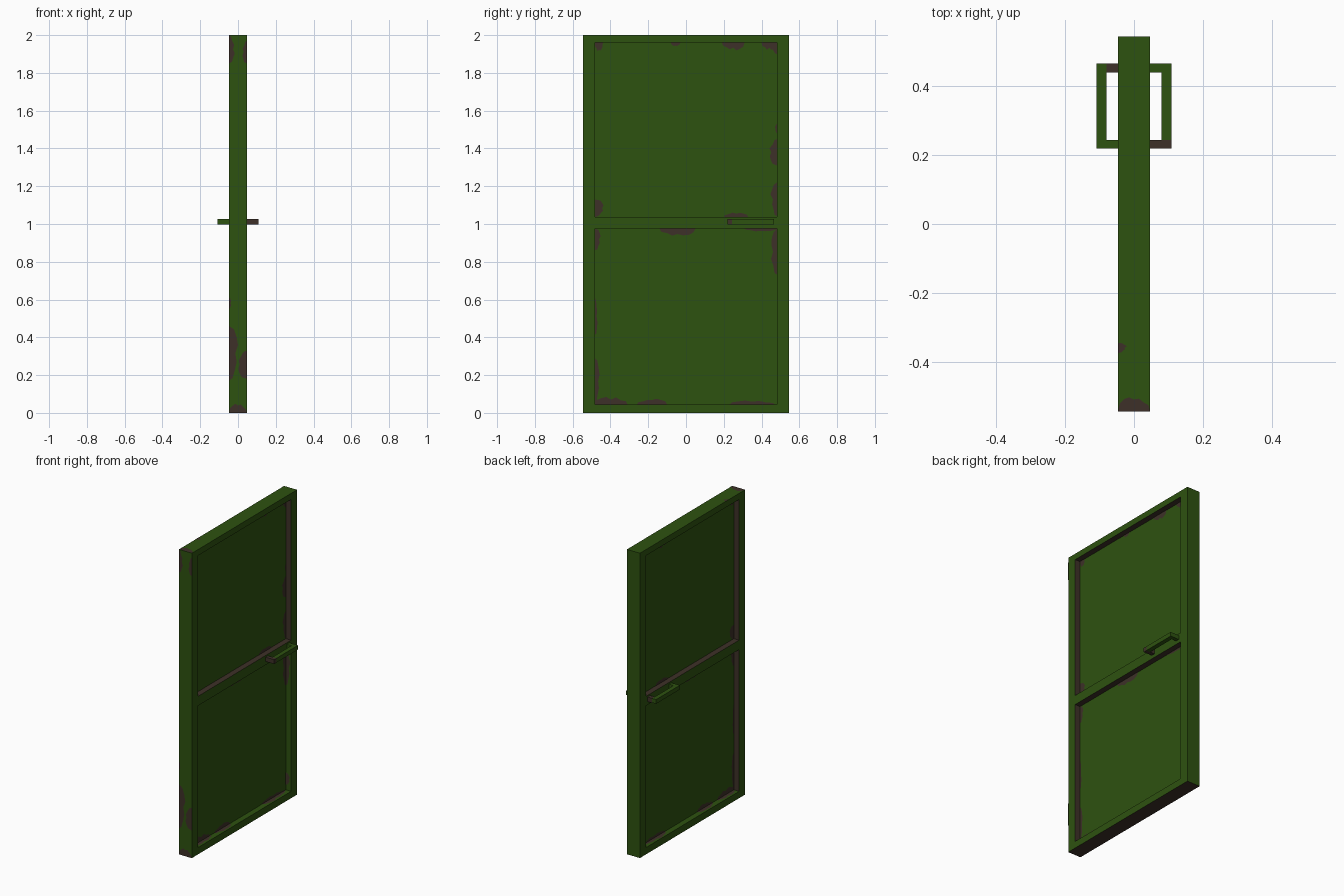
import bpy, bmesh, random
from mathutils import Vector

if "Cube" in bpy.data.objects:
    bpy.data.objects.remove(bpy.data.objects["Cube"])

random.seed(4)


def material(name, rgb):
    m = bpy.data.materials.new(name)
    m.diffuse_color = (*rgb, 1)
    m.use_nodes = True
    m.node_tree.nodes["Principled BSDF"].inputs["Base Color"].default_value = m.diffuse_color
    return m


GREEN = material("green paint", (0.027, 0.085, 0.005))
RUST = material("dark rust", (0.047, 0.030, 0.021))

X, Y = 0.047, 0.545          # half thickness, half width
PY = 0.483                   # half width of the panels
PX = 0.009                   # half thickness of the panels
PANELS = [(0.045, 0.975), (1.037, 1.96)]


def finish(bm, name, mats):
    me = bpy.data.meshes.new(name)
    bm.to_mesh(me)
    bm.free()
    ob = bpy.data.objects.new(name, me)
    for m in mats:
        me.materials.append(m)
    bpy.context.collection.objects.link(ob)
    return ob


def box(name, lo, hi, mat):
    lo, hi = Vector(lo), Vector(hi)
    bm = bmesh.new()
    bmesh.ops.create_cube(bm, size=1)
    for v in bm.verts:
        v.co = (lo + hi) / 2 + v.co * (hi - lo)
    return finish(bm, name, [mat])


# Door frame: flat grid without the two panel cells, extruded through
bm = bmesh.new()
ys = [-Y, -PY, PY, Y]
zs = [0, *PANELS[0], *PANELS[1], 2]
grid = [[bm.verts.new((-X, y, z)) for z in zs] for y in ys]
for i in range(3):
    for j in range(5):
        if not (i == 1 and j in (1, 3)):
            bm.faces.new((grid[i][j], grid[i + 1][j], grid[i + 1][j + 1], grid[i][j + 1]))
ext = bmesh.ops.extrude_face_region(bm, geom=bm.faces[:])
bmesh.ops.translate(bm, verts=[g for g in ext["geom"] if isinstance(g, bmesh.types.BMVert)],
                    vec=(2 * X, 0, 0))
bmesh.ops.recalc_face_normals(bm, faces=bm.faces[:])
for f in bm.faces:
    c = f.calc_center_median()
    wall = abs(f.normal.x) < 0.5
    inner = wall and abs(c.y) < PY + 0.01 and 0.01 < c.z < 1.99 and abs(c.x) < 0.01
    clean = c.z < 0.9 and (c.y > 0.4 or c.z < 0.1)
    if (inner and not clean) or (wall and c.z < 0.001):
        f.material_index = 1
finish(bm, "door_frame", [GREEN, RUST])

# Recessed panels
for name, (z0, z1) in zip(("lower_panel", "upper_panel"), PANELS):
    box(name, (-PX, -PY, z0), (PX, PY, z1), GREEN)


# Rust patch: ragged flat shape growing from an edge
def patch(bm, start, along, inward, length, depth, out, double=False):
    a, d, s = Vector(along), Vector(inward), Vector(start)
    shape = [(0, 0), (0.06, 0.55), (0.2, 0.8), (0.35, 1), (0.5, 0.75),
             (0.65, 0.9), (0.8, 0.6), (0.95, 0.4), (1, 0)]
    if random.random() < 0.5:
        shape = [(1 - u, v) for u, v in shape]
    pts = [s + a * u * length + d * v * depth * random.uniform(0.85, 1.05) for u, v in shape]
    f = bm.faces.new([bm.verts.new(p) for p in pts])
    f.normal_update()
    if f.normal.dot(Vector(out)) < 0:
        f.normal_flip()


# Panel patches: (panel, edge, from, to, depth)
SPOTS = [
    (1, "top", -0.483, -0.44, 0.05), (1, "top", -0.08, -0.03, 0.02),
    (1, "top", 0.19, 0.31, 0.04), (1, "top", 0.40, 0.483, 0.04),
    (1, "right", 1.31, 1.45, 0.045), (1, "right", 1.48, 1.53, 0.012),
    (1, "right", 1.04, 1.22, 0.035), (1, "bottom", 0.20, 0.33, 0.025),
    (1, "left", 1.037, 1.13, 0.05), (1, "right", 1.90, 1.96, 0.03),
    (0, "left", 0.86, 0.975, 0.035), (0, "top", -0.14, 0.05, 0.04),
    (0, "top", 0.31, 0.483, 0.015), (0, "right", 0.73, 0.975, 0.035),
    (0, "left", 0.41, 0.61, 0.015), (0, "left", 0.045, 0.29, 0.025),
    (0, "bottom", -0.483, -0.31, 0.04), (0, "bottom", -0.26, -0.10, 0.03),
    (0, "bottom", 0.23, 0.47, 0.02),
]
EY, EZ = (0, 1, 0), (0, 0, 1)
bm = bmesh.new()
for p, edge, a, b, depth in SPOTS:
    z0, z1 = PANELS[p]
    x = PX + 0.0015
    if edge in ("top", "bottom"):
        z, sgn = (z1, -1) if edge == "top" else (z0, 1)
        patch(bm, (x, a, z), EY, (0, 0, sgn), b - a, depth, (1, 0, 0))
    else:
        y, sgn = (PY, -1) if edge == "right" else (-PY, 1)
        patch(bm, (x, y, a), EZ, (0, sgn, 0), b - a, depth, (1, 0, 0))
# matching rust on the clean walls of the lower recess
for a, b in ((-0.48, -0.30), (-0.26, -0.10), (0.23, 0.47)):
    patch(bm, (PX, a, 0.0465), EY, (1, 0, 0), b - a, 0.033, EZ)
for a, b in ((0.73, 0.97), (0.08, 0.16)):
    patch(bm, (PX, PY - 0.0015, a), EZ, (1, 0, 0), b - a, 0.033, (0, -1, 0))
rust = finish(bm, "panel_rust", [RUST])
rust.modifiers.new("both sides", "MIRROR").use_mirror_merge = False

# Rust on the outer edges of the door
bm = bmesh.new()
yf = -Y - 0.0015
for x, s, a, b, d in ((-X, 1, 0.17, 0.46, 0.05), (X, -1, 0.18, 0.33, 0.05),
                      (-X, 1, 1.85, 2.0, 0.03), (X, -1, 1.85, 1.97, 0.025),
                      (-X, 1, 0.55, 0.61, 0.012)):
    patch(bm, (x, yf, a), EZ, (s, 0, 0), b - a, d, (0, -1, 0))
patch(bm, (-X, yf, 0), (1, 0, 0), EZ, 2 * X, 0.05, (0, -1, 0))
patch(bm, (-X, -Y, 2.0008), (1, 0, 0), EY, 2 * X, 0.045, EZ)
patch(bm, (-X, -0.375, 2.0008), EY, (1, 0, 0), 0.03, 0.025, EZ)
finish(bm, "edge_rust", [RUST])

# U-shaped pull handles on both faces
for side, s in (("left", -1), ("right", 1)):
    for part, x0, x1, y0, y1 in (("grip", 0.08, 0.109, 0.244, 0.441),
                                 ("front_leg", X, 0.109, 0.219, 0.244),
                                 ("rear_leg", X, 0.109, 0.441, 0.466)):
        rusty = (side, part) == ("right", "front_leg")
        xa, xb = sorted((s * x0, s * x1))
        box(f"{side}_handle_{part}", (xa, y0, 0.998), (xb, y1, 1.026), RUST if rusty else GREEN)
# rusty stretch on the left handle's rear leg
box("left_handle_rust", (-0.08, 0.44, 0.997), (-X, 0.467, 1.027), RUST)
